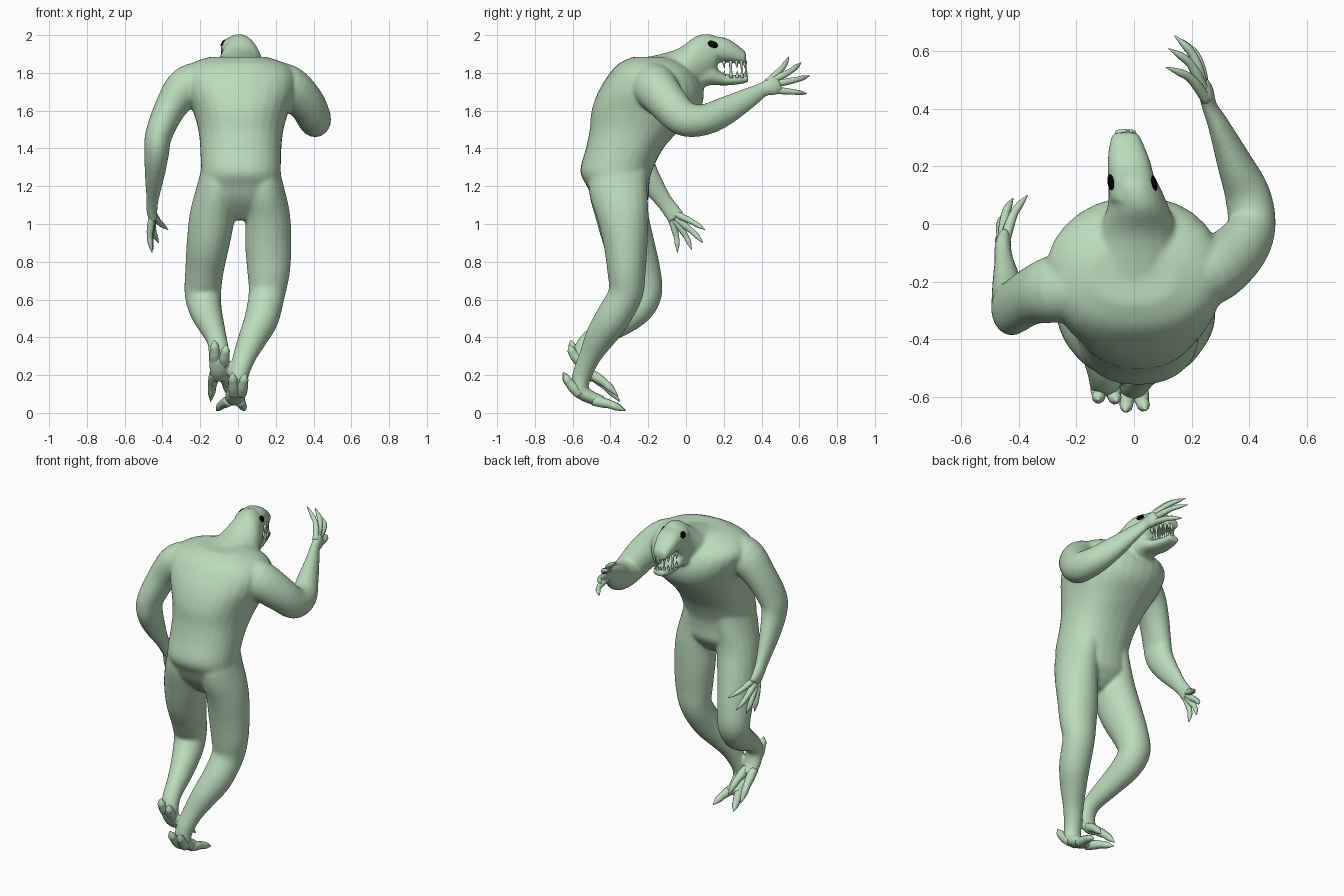
import bpy, bmesh, math
from mathutils import Vector, Matrix


def material(name, rgb):
    m = bpy.data.materials.new(name)
    m.diffuse_color = (*rgb, 1)
    return m


SKIN = material("pale green skin", (0.495, 0.715, 0.495))
BLACK = material("black eye", (0.0, 0.0, 0.0))


def spline(rows, sub):
    """Catmull-Rom through rows of (x, y, z, half width, half depth)."""
    out = []
    for i in range(len(rows) - 1):
        p = [rows[max(0, min(len(rows) - 1, i + k))] for k in (-1, 0, 1, 2)]
        for s in range(sub):
            t = s / sub
            out.append([0.5 * (2 * b + (c - a) * t + (2 * a - 5 * b + 4 * c - d) * t * t
                               + (3 * b - a - 3 * c + d) * t ** 3) for a, b, c, d in zip(*p)])
    return out + [list(rows[-1])]


def tube(bm, rows, n=20, sub=4, axis=None, power=2.0):
    """Loft elliptical rings along a path; axis fixes the ring normal."""
    rows = spline(rows, sub)
    rings = []
    for i, r in enumerate(rows):
        lo, hi = rows[max(0, i - 1)], rows[min(len(rows) - 1, i + 1)]
        t = Vector(axis) if axis else (Vector(hi[:3]) - Vector(lo[:3])).normalized()
        side = (Vector((1, 0, 0)) - t * t.x).normalized()
        up = t.cross(side)
        ring = []
        for k in range(n):
            c, s = math.cos(k * math.tau / n), math.sin(k * math.tau / n)
            c = math.copysign(abs(c) ** (2 / power), c)
            s = math.copysign(abs(s) ** (2 / power), s)
            ring.append(bm.verts.new(Vector(r[:3]) + side * c * max(r[3], .001) + up * s * max(r[4], .001)))
        rings.append(ring)
    for a, b in zip(rings, rings[1:]):
        for k in range(n):
            bm.faces.new((a[k], a[(k + 1) % n], b[(k + 1) % n], b[k]))
    bm.faces.new(rings[0][::-1])
    bm.faces.new(rings[-1])


def finish(name, bm, mat):
    bmesh.ops.recalc_face_normals(bm, faces=bm.faces[:])
    me = bpy.data.meshes.new(name)
    bm.to_mesh(me)
    bm.free()
    me.materials.append(mat)
    ob = bpy.data.objects.new(name, me)
    bpy.context.collection.objects.link(ob)
    me.shade_smooth()
    return ob


def digits(name, specs, r, arch):
    """Tapered claws: each spec is a base point and a tip point."""
    bm = bmesh.new()
    for base, tip in specs:
        a, b = Vector(base), Vector(tip)
        rows = []
        for t, w, h in ((0, 1, 0), (.3, 1, .7), (.55, .8, 1), (.75, .72, .7), (1, .08, 0)):
            rows.append((*(a.lerp(b, t) + Vector(arch) * h), r * w, r * w))
        tube(bm, rows, n=10, sub=3)
    return finish(name, bm, SKIN)


UP, FWD = (0, 0, 1), (0, 1, 0)
bm = bmesh.new()
# torso, hunched forward
tube(bm, [(.015, -.34, 1.02, .05, .05), (.015, -.34, 1.07, .14, .10), (.015, -.345, 1.13, .205, .145),
          (.015, -.36, 1.2, .215, .165), (.015, -.37, 1.28, .212, .19), (.015, -.325, 1.4, .215, .205),
          (.015, -.27, 1.5, .226, .24), (.015, -.215, 1.6, .255, .285), (.01, -.185, 1.7, .295, .28),
          (0, -.175, 1.79, .305, .235), (0, -.18, 1.85, .25, .175), (0, -.18, 1.885, .15, .10)],
     n=28, axis=UP, power=2.25)
# neck and skull
tube(bm, [(0, -.22, 1.78, .19, .10), (.01, -.05, 1.775, .15, .15), (.015, .05, 1.847, .11, .147),
          (.003, .12, 1.88, .092, .127), (-.008, .165, 1.9, .08, .09)], axis=FWD)
# upper jaw
tube(bm, [(.0, .08, 1.92, .085, .075), (-.015, .2, 1.922, .077, .066), (-.025, .27, 1.9, .062, .05),
          (-.03, .318, 1.876, .045, .032)], axis=FWD, power=2.4)
# lower jaw
tube(bm, [(.01, .06, 1.78, .09, .07), (0, .13, 1.79, .08, .055), (-.015, .2, 1.765, .066, .032),
          (-.026, .28, 1.764, .05, .025), (-.03, .33, 1.77, .038, .02)], axis=FWD, power=2.4)
# raised arm
tube(bm, [(.16, -.18, 1.74, .12, .12), (.265, -.165, 1.725, .115, .12), (.36, -.095, 1.64, .1, .105),
          (.408, -.01, 1.558, .085, .094), (.395, .1, 1.553, .08, .083), (.35, .21, 1.6, .062, .076),
          (.295, .34, 1.672, .038, .054), (.262, .41, 1.713, .027, .04), (.25, .46, 1.73, .028, .052),
          (.235, .495, 1.745, .022, .048)])
# hanging arm
tube(bm, [(-.16, -.21, 1.74, .12, .12), (-.27, -.225, 1.725, .11, .12), (-.355, -.25, 1.62, .086, .102),
          (-.42, -.29, 1.47, .072, .097), (-.43, -.28, 1.38, .066, .092), (-.44, -.22, 1.27, .054, .074),
          (-.452, -.13, 1.14, .034, .048), (-.456, -.085, 1.08, .03, .046), (-.45, -.05, 1.03, .024, .05)])
# bent leg, lifted foot
tube(bm, [(-.085, -.35, 1.36, .09, .15), (-.11, -.36, 1.2, .105, .157), (-.135, -.34, 1.05, .12, .14),
          (-.158, -.30, .9, .114, .133), (-.178, -.245, .75, .102, .112), (-.186, -.22, .63, .097, .093),
          (-.17, -.275, .54, .086, .088), (-.135, -.4, .45, .066, .072), (-.11, -.51, .38, .054, .054),
          (-.10, -.553, .31, .056, .047), (-.10, -.53, .23, .052, .038), (-.10, -.48, .18, .045, .03)])
# standing leg and foot
tube(bm, [(.11, -.35, 1.36, .09, .15), (.135, -.36, 1.2, .105, .157), (.157, -.335, 1.05, .118, .138),
          (.16, -.32, .9, .123, .118), (.162, -.315, .75, .114, .102), (.153, -.32, .63, .097, .092),
          (.125, -.39, .5, .091, .092), (.08, -.455, .4, .077, .08), (.035, -.508, .3, .062, .059),
          (.005, -.55, .2, .052, .052), (-.005, -.56, .125, .054, .044), (-.015, -.51, .085, .055, .036),
          (-.025, -.44, .062, .05, .03)])
body = finish("body", bm, SKIN)

# fuse the body into one smooth skin
bpy.context.view_layer.objects.active = body
body.select_set(True)
mod = body.modifiers.new("fuse", 'REMESH')
mod.mode, mod.voxel_size, mod.use_smooth_shade = 'VOXEL', .008, True
mod = body.modifiers.new("soften", 'SMOOTH')
mod.factor, mod.iterations = .5, 18
for m in list(body.modifiers):
    bpy.ops.object.modifier_apply(modifier=m.name)
body.data.shade_smooth()
body.data.update()

# hands
digits("raised_hand_fingers", [((.252, .43, 1.75), (.11, .545, 1.885)), ((.243, .46, 1.76), (.12, .61, 1.855)),
                               ((.24, .47, 1.74), (.14, .655, 1.785)), ((.245, .45, 1.71), (.17, .64, 1.69))],
       .0185, (.02, .015, 0))
digits("hanging_hand_fingers", [((-.452, -.07, 1.06), (-.37, .1, .97)), ((-.453, -.055, 1.03), (-.42, .09, .9)),
                                ((-.454, -.06, 1.02), (-.45, .03, .865)), ((-.456, -.08, 1.03), (-.455, -.045, .85))],
       .0185, (-.012, .01, 0))

# toes and heel spurs
digits("lifted_foot_toes", [((-.125, -.51, .21), (-.145, -.35, .06)), ((-.08, -.51, .21), (-.05, -.36, .09))],
       .027, (0, 0, .012))
digits("standing_foot_toes", [((-.045, -.49, .065), (-.115, -.32, .012)), ((.005, -.49, .065), (.035, -.325, .012))],
       .028, (0, 0, .008))
digits("heel_spurs", [((-.12, -.55, .27), (-.125, -.61, .385)), ((-.08, -.55, .26), (-.06, -.615, .36)),
                      ((-.02, -.56, .1), (-.03, -.65, .215)), ((.015, -.56, .1), (.04, -.645, .21))],
       .03, (0, -.012, 0))

# teeth around both jaws
for name, z, length, reach in (("upper_teeth", 1.866, -.055, .124), ("lower_teeth", 1.774, .05, .128)):
    bm = bmesh.new()
    for i in range(11):
        a = math.radians(-85 + 17 * i)
        x, y = -.022 + .053 * math.sin(a), .19 + reach * math.cos(a)
        l = length * (1.4 if i in (1, 9) else .75 + .25 * (i % 2))
        tube(bm, [(x, y, z, .01, .01), (x, y, z + l * .5, .007, .007),
                  (x, y + .004, z + l, .001, .001)], n=8, sub=2)
    finish(name, bm, SKIN)

# eyes: thin discs lying on the head
for name, x, y in (("left_eye", -.09, .145), ("right_eye", .1, .152)):
    hit, loc, nor, _ = body.closest_point_on_mesh(Vector((x, y, 1.965)))
    ax = Vector((0, 1, -.3))
    ax = (ax - nor * ax.dot(nor)).normalized()
    ay = nor.cross(ax)
    rot = Matrix((ax, ay, nor)).transposed().to_4x4()
    bm = bmesh.new()
    bmesh.ops.create_uvsphere(bm, u_segments=20, v_segments=10, radius=1)
    bm.transform(Matrix.Translation(loc + nor * .001) @ rot @ Matrix.Diagonal((.028, .02, .0049, 1)))
    finish(name, bm, BLACK)
